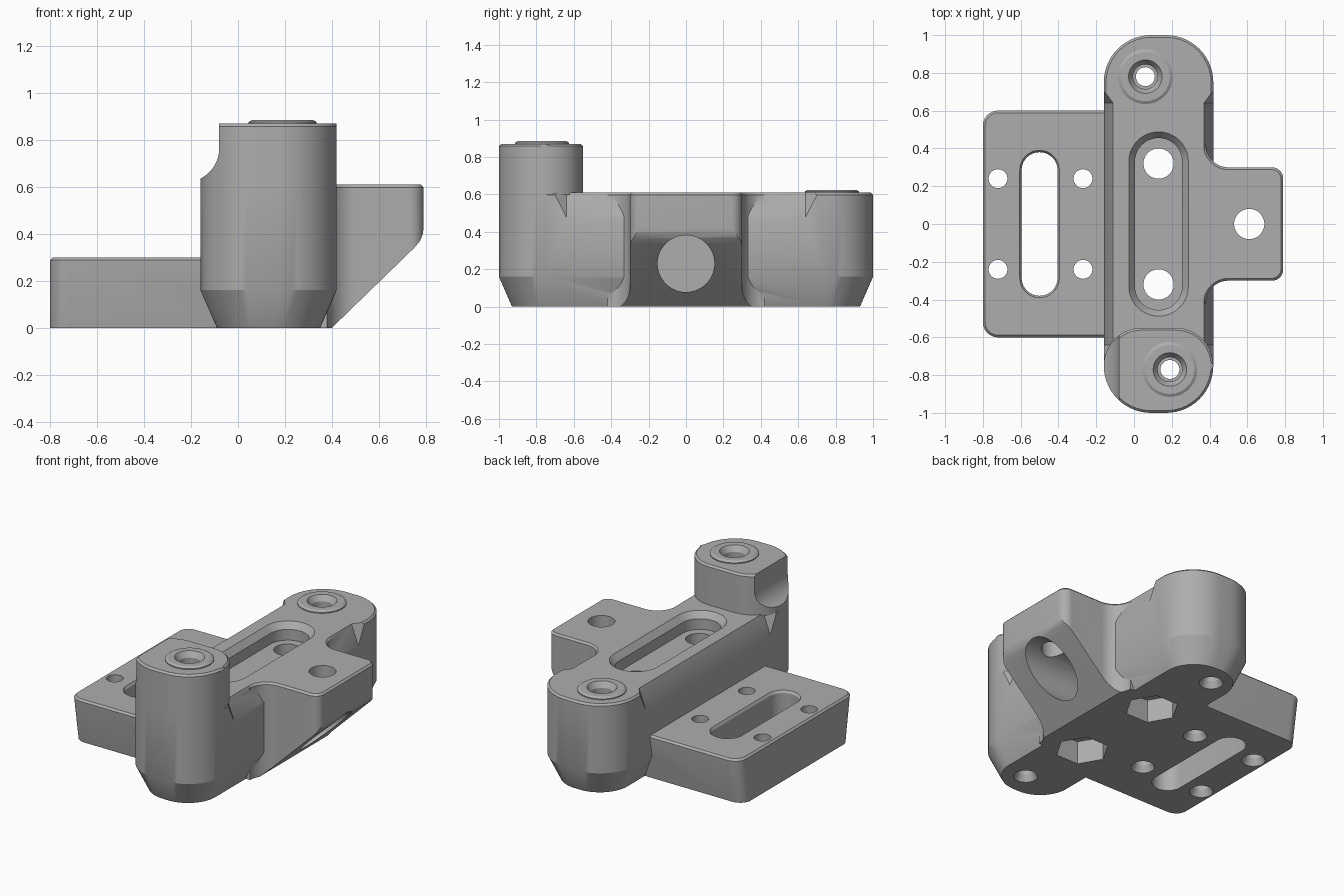
import bpy, bmesh, math
from math import sin, cos, pi

cube = bpy.data.objects.get("Cube")
if cube:
    bpy.data.objects.remove(cube, do_unlink=True)

grey = bpy.data.materials.new("light grey")
grey.use_nodes = True
colour = (0.42, 0.42, 0.42, 1)
grey.diffuse_color = colour
grey.node_tree.nodes["Principled BSDF"].inputs["Base Color"].default_value = colour


def arc(cx, cy, r, a0, a1, n=14):
    """Points on an arc, angles in degrees."""
    steps = [math.radians(a0 + (a1 - a0) * i / n) for i in range(n + 1)]
    return [(cx + r * cos(a), cy + r * sin(a)) for a in steps]


def circle(cx, cy, r, n=48):
    return arc(cx, cy, r, 0, 360, n)[:-1]


def rounded(x0, x1, y0, y1, front, back):
    """Rounded rectangle with its own radius at the front and the back corners."""
    return (arc(x1 - front, y0 + front, front, -90, 0)
            + arc(x1 - back, y1 - back, back, 0, 90)
            + arc(x0 + back, y1 - back, back, 90, 180)
            + arc(x0 + front, y0 + front, front, 180, 270))


def capsule(cx, half, r):
    """Slot outline running along y."""
    return arc(cx, half - r, r, 0, 180, 24) + arc(cx, r - half, r, 180, 360, 24)


def loft(name, layers, bevel=0, axis="z"):
    """Solid through stacked outlines; axis picks the stacking direction."""
    place = {"z": lambda u, v, w: (u, v, w),
             "x": lambda u, v, w: (w, u, v),
             "y": lambda u, v, w: (u, w, v)}[axis]
    bm = bmesh.new()
    rings = [[bm.verts.new(place(u, v, w)) for u, v in pts] for pts, w in layers]
    n = len(rings[0])
    for a, b in zip(rings, rings[1:]):
        for i in range(n):
            j = (i + 1) % n
            bm.faces.new((a[i], a[j], b[j], b[i]))
    bm.faces.new(rings[0][::-1])
    top = bm.faces.new(rings[-1])
    bmesh.ops.recalc_face_normals(bm, faces=bm.faces)
    if bevel:
        bmesh.ops.bevel(bm, geom=list(top.edges), offset=bevel, segments=1,
                        affect="EDGES")
    mesh = bpy.data.meshes.new(name)
    bm.to_mesh(mesh)
    bm.free()
    mesh.materials.append(grey)
    obj = bpy.data.objects.new(name, mesh)
    bpy.context.collection.objects.link(obj)
    return obj


def combine(target, others, operation):
    """Apply booleans to the target and remove the tools."""
    for tool in others:
        mod = target.modifiers.new(tool.name, "BOOLEAN")
        mod.operation = operation
        mod.solver = "EXACT"
        mod.object = tool
        bpy.context.view_layer.update()
        graph = bpy.context.evaluated_depsgraph_get()
        result = bpy.data.meshes.new_from_object(target.evaluated_get(graph))
        target.modifiers.clear()
        target.data = result
        bpy.data.objects.remove(tool, do_unlink=True)


LEFT, RIGHT, TOP, POST_TOP = -0.16, 0.42, 0.61, 0.87
MID = (LEFT + RIGHT) / 2
ROUND = 0.25

# Long body with a tapered foot
foot = rounded(LEFT + 0.07, RIGHT - 0.07, -0.93, 0.93, 0.2, 0.2)
side = rounded(LEFT, RIGHT, -1, 1, ROUND, ROUND)
body = loft("bracket", [(foot, 0), (side, 0.16), (side, TOP)], 0.012)

# Sloped shoulders along both top edges of the waist
shoulders = []
for s in (-1, 1):
    edge = MID + s * 0.29
    low = [(edge + s * 0.1, 0.24), (edge, 0.48), (edge - s * 0.05, TOP), (edge - s * 0.05, 0.7),
           (edge + s * 0.1, 0.7)]
    start = [(u + s * 0.06, v) for u, v in low]
    shoulders.append(loft("shoulder_cutter", [(start, -0.72), (low, -0.64), (low, 0.64),
                                              (start, 0.72)], axis="y"))
combine(body, shoulders, "DIFFERENCE")

# Tall front post with a rounded notch in its side
post_outline = rounded(LEFT, RIGHT, -1, -0.55, ROUND, 0.2)
post = loft("post", [(post_outline, TOP - 0.012), (post_outline, POST_TOP)], 0.012)
notch = [(-0.08, 1), (-0.37, 1)] + arc(-0.225, 0.765, 0.145, 180, 360, 24)
combine(post, [loft("notch_cutter", [(notch, -1.1), (notch, -0.4)], axis="y")], "DIFFERENCE")

# Side arm, filleted into the body and sloped underneath
half = (arc(0.73, 0.24, 0.06, 0, 90, 8) + arc(0.5, 0.42, 0.12, 270, 180, 12) + [(0.2, 0.42)])
arm_outline = half + [(x, -y) for x, y in reversed(half)]
arm = loft("arm", [(arm_outline, 0), (arm_outline, TOP)], 0.012)
slope = [(0.3, -0.1), (0.4, 0), (0.75, 0.34), (0.775, 0.37), (0.787, 0.4), (0.791, 0.43),
         (0.95, 0.43), (0.95, -0.1)]
combine(arm, [loft("slope_cutter", [(slope, -0.6), (slope, 0.6)], axis="y")], "DIFFERENCE")

# Low mounting plate, drafted at the front and back
plate_top = rounded(-0.8, 0.1, -0.6, 0.6, 0.08, 0.08)
plate_foot = [(x, y * 0.92) for x, y in plate_top]
plate = loft("plate", [(plate_foot, 0), (plate_top, 0.285), (plate_top, 0.3)], 0.012)

# Raised rings around the two screw holes
screws = [(0.19, -0.77, POST_TOP), (0.06, 0.78, TOP)]
rings = [loft("ring", [(circle(x, y, 0.145), z - 0.03), (circle(x, y, 0.145), z + 0.006),
                       (circle(x, y, 0.13), z + 0.015)]) for x, y, z in screws]
combine(body, [post, arm, plate] + rings, "UNION")

cutters = []


def drill(layers, axis="z"):
    cutters.append(loft("hole_cutter", layers, axis=axis))


# Screw holes with a stepped mouth and a countersunk foot
for x, y, z in screws:
    drill([(circle(x, y, r), h) for r, h in
           [(0.075, -0.01), (0.05, 0.04), (0.05, z - 0.12), (0.065, z - 0.12),
            (0.065, z - 0.02), (0.092, z + 0.02)]])

# Long recess with two holes that end in hexagonal pockets
drill([(capsule(0.13, 0.455, 0.125), 0.5), (capsule(0.13, 0.455, 0.125), 0.57),
       (capsule(0.13, 0.5, 0.17), 0.625)])
for y in (-0.32, 0.32):
    drill([(circle(0.13, y, 0.08), 0.05), (circle(0.13, y, 0.08), 0.55)])
    drill([(circle(0.13, y, 0.16, 6), -0.05), (circle(0.13, y, 0.16, 6), 0.15)])

# Plate slot and its four screw holes
inner, outer = capsule(-0.5, 0.38, 0.095), capsule(-0.5, 0.392, 0.107)
drill([(inner, -0.05), (inner, 0.285), (outer, 0.303)])
for x in (-0.72, -0.27):
    for y in (-0.24, 0.24):
        drill([(circle(x, y, r), h) for r, h in
               [(0.075, -0.01), (0.05, 0.04), (0.05, 0.35)]])

# Wide bore into the arm and the small hole above it
drill([(circle(0, 0.23, 0.152), 0.25), (circle(0, 0.23, 0.152), 0.9)], "x")
drill([(circle(0.61, 0, 0.08), 0.2), (circle(0.61, 0, 0.08), 0.7)])
combine(body, cutters, "DIFFERENCE")

# Smooth curved walls, keep the edges crisp
bpy.ops.object.select_all(action="DESELECT")
body.select_set(True)
bpy.context.view_layer.objects.active = body
bpy.ops.object.shade_smooth_by_angle(angle=math.radians(25))
